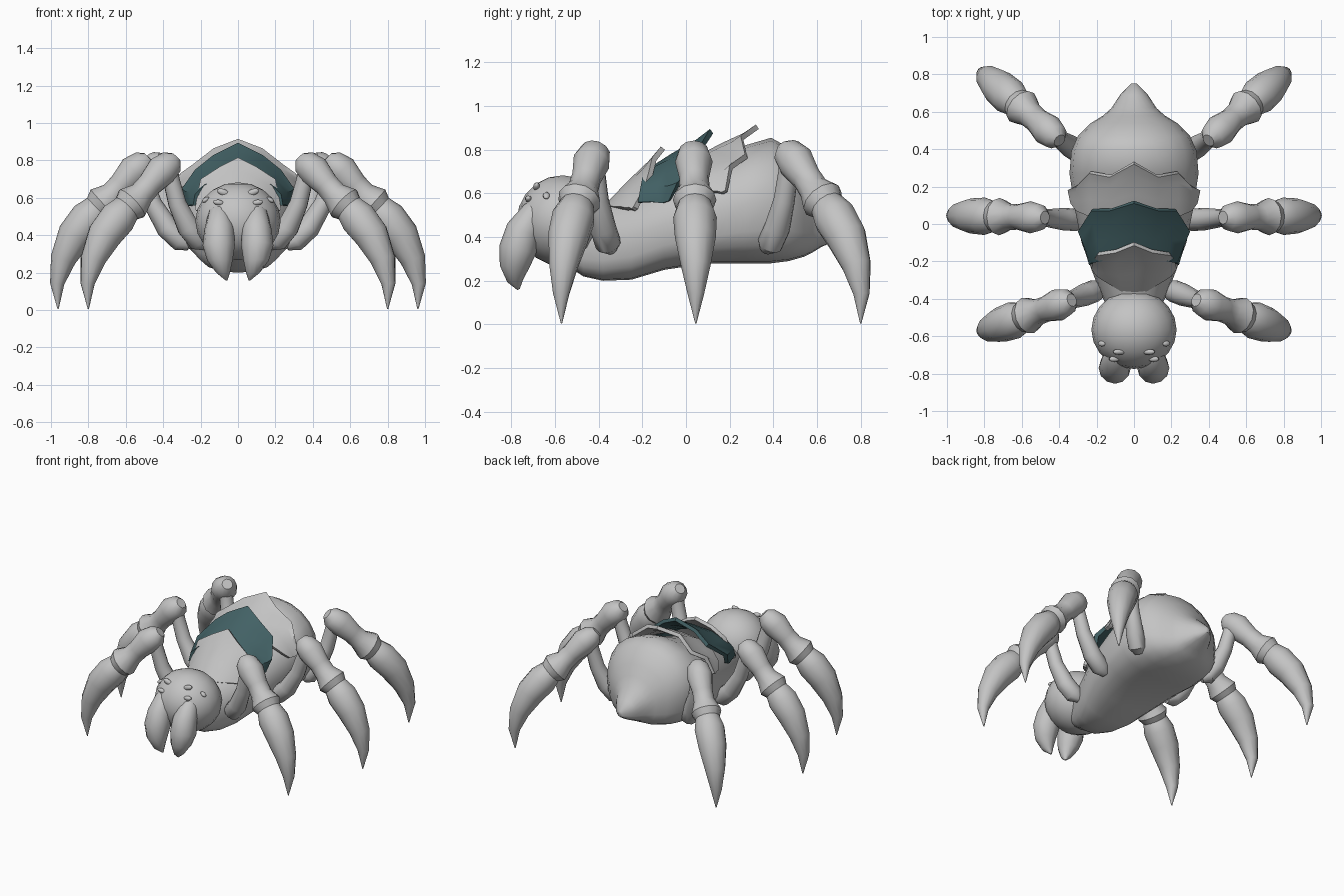
import bpy, bmesh
from math import cos, sin, pi, copysign, radians
from mathutils import Vector

if "Cube" in bpy.data.objects:
    bpy.data.objects.remove(bpy.data.objects["Cube"])


def material(name, rgb):
    m = bpy.data.materials.new(name)
    m.use_nodes = True
    m.diffuse_color = (*rgb, 1)
    m.node_tree.nodes["Principled BSDF"].inputs["Base Color"].default_value = (*rgb, 1)
    return m


GREY = material("shell grey", (0.55, 0.55, 0.55))
TEAL = material("dark teal", (0.055, 0.12, 0.13))


def finish(bm, name, mat, angle=40):
    bmesh.ops.recalc_face_normals(bm, faces=bm.faces)
    mesh = bpy.data.meshes.new(name)
    bm.to_mesh(mesh)
    bm.free()
    mesh.materials.append(mat)
    ob = bpy.data.objects.new(name, mesh)
    bpy.context.collection.objects.link(ob)
    bpy.ops.object.select_all(action="DESELECT")
    ob.select_set(True)
    bpy.context.view_layer.objects.active = ob
    bpy.ops.object.shade_smooth_by_angle(angle=radians(angle))


def skin(bm, rings, closed=True):
    """Bridge successive rows of points; closed rows become a capped tube."""
    rows = [[bm.verts.new(p) for p in ring] for ring in rings]
    n = len(rows[0])
    for a, b in zip(rows, rows[1:]):
        for i in range(n if closed else n - 1):
            j = (i + 1) % n
            bm.faces.new((a[i], a[j], b[j], b[i]))
    if closed:
        bm.faces.new(rows[0])
        bm.faces.new(rows[-1])


def tube(name, stations, side, sides=12):
    """Limb through (point, radius) stations that bends square to 'side'."""
    pts = [Vector(p) for p, r in stations]
    rings = []
    for i, (p, r) in enumerate(stations):
        t = (pts[min(i + 1, len(pts) - 1)] - pts[max(i - 1, 0)]).normalized()
        up = side.cross(t).normalized()
        rings.append([pts[i] + r * (cos(a) * side + sin(a) * up)
                      for a in (2 * pi * k / sides for k in range(sides))])
    bm = bmesh.new()
    skin(bm, rings)
    finish(bm, name, GREY)


# Body: rings along y, round above and squarer below (y, bottom, top, half width)
BODY = [(-0.56, 0.28, 0.48, 0.09), (-0.47, 0.22, 0.52, 0.13), (-0.38, 0.2, 0.55, 0.175),
        (-0.25, 0.205, 0.6, 0.225), (-0.1, 0.25, 0.67, 0.28), (0.1, 0.28, 0.74, 0.32),
        (0.27, 0.28, 0.82, 0.345), (0.39, 0.28, 0.855, 0.335), (0.47, 0.29, 0.81, 0.3),
        (0.54, 0.31, 0.72, 0.23), (0.58, 0.33, 0.65, 0.165), (0.62, 0.355, 0.59, 0.12),
        (0.69, 0.385, 0.525, 0.075), (0.75, 0.425, 0.465, 0.015)]
rings = []
for y, low, high, w in BODY:
    ring = []
    for k in range(20):
        c, s = cos(2 * pi * k / 20), sin(2 * pi * k / 20)
        e = 1 if s >= 0 else 0.65
        ring.append((w * copysign(abs(c) ** e, c), y,
                     (low + high) / 2 + (high - low) / 2 * copysign(abs(s) ** e, s)))
    rings.append(ring)
bm = bmesh.new()
skin(bm, rings)
finish(bm, "body", GREY, 50)


def ellipsoid(name, centre, size, turn=0.0, segs=20):
    bpy.ops.mesh.primitive_uv_sphere_add(segments=segs, ring_count=segs // 2,
                                         location=centre, rotation=(0, turn, 0))
    ob = bpy.context.object
    ob.name = name
    ob.scale = size
    ob.data.materials.append(GREY)
    bpy.ops.object.shade_smooth_by_angle(angle=radians(50))


# Head
HEAD, HEAD_R = Vector((0, -0.565, 0.475)), (0.228, 0.21, 0.208)
ellipsoid("head", HEAD, HEAD_R)

# Eyes (x, z, length, slant) set on the face, and curved fangs
for s, label in ((1, "left"), (-1, "right")):
    for name, x, z, size, slant in (("main_eye", 0.105, 0.575, 0.03, -0.15),
                                    ("outer_eye", 0.172, 0.59, 0.024, 0.6),
                                    ("brow_eye", 0.08, 0.63, 0.036, -0.35)):
        depth = 1 - (x / HEAD_R[0]) ** 2 - ((z - HEAD.z) / HEAD_R[2]) ** 2
        y = HEAD.y - HEAD_R[1] * depth ** 0.5
        ellipsoid(f"{label}_{name}", (s * x, y, z), (size, 0.016, size * 0.5), s * slant, 10)
    tube(f"{label}_fang",
         [((s * 0.1, -0.66, 0.56), 0.02), ((s * 0.1, -0.69, 0.52), 0.058),
          ((s * 0.1, -0.745, 0.43), 0.08), ((s * 0.103, -0.77, 0.345), 0.086),
          ((s * 0.097, -0.785, 0.265), 0.068), ((s * 0.08, -0.782, 0.2), 0.037),
          ((s * 0.062, -0.767, 0.16), 0.006)], Vector((1, 0, 0)))


# Back plates: right half mirrored, lofted from front edge to a flared, ragged rear edge
def plate(name, front, rear, mat):
    def full(row):
        return [Vector((-x, y, z)) for x, y, z in row[:0:-1]] + [Vector(p) for p in row]
    a, b = full(front), full(rear)
    rows = [[p.lerp(q, f) - Vector((0, 0, sag)) for p, q in zip(a, b)]
            for f, sag in ((0, 0), (0.4, 0), (0.78, 0.008), (1, 0))]
    bm = bmesh.new()
    skin(bm, rows, closed=False)
    bmesh.ops.recalc_face_normals(bm, faces=bm.faces)
    bmesh.ops.solidify(bm, geom=bm.faces[:], thickness=0.024)
    finish(bm, name, mat, 42)


plate("front_plate",
      [(0, -0.37, 0.55), (0.07, -0.36, 0.545), (0.12, -0.33, 0.54), (0.17, -0.3, 0.54), (0.2, -0.28, 0.535)],
      [(0, -0.115, 0.815), (0.1, -0.155, 0.765), (0.2, -0.17, 0.7), (0.215, -0.19, 0.63), (0.23, -0.24, 0.54)],
      GREY)
plate("middle_plate",
      [(0, -0.18, 0.71), (0.1, -0.19, 0.7), (0.18, -0.2, 0.67), (0.23, -0.21, 0.62), (0.24, -0.22, 0.56)],
      [(0, 0.11, 0.895), (0.13, 0.07, 0.83), (0.23, 0.07, 0.75), (0.3, -0.04, 0.65), (0.28, -0.08, 0.565)],
      TEAL)
plate("rear_plate",
      [(0, 0.05, 0.77), (0.13, 0.04, 0.75), (0.24, 0.04, 0.7), (0.31, 0.07, 0.65), (0.34, 0.11, 0.61)],
      [(0, 0.32, 0.915), (0.13, 0.25, 0.865), (0.24, 0.27, 0.78), (0.31, 0.2, 0.73), (0.355, 0.18, 0.615)],
      GREY)

# Legs: shared profiles as (distance out from knee, height, radius)
SHIN = [(-0.04, 0.815, 0.035), (-0.015, 0.79, 0.07), (0.04, 0.745, 0.086), (0.11, 0.67, 0.068),
        (0.155, 0.62, 0.07), (0.21, 0.57, 0.1), (0.25, 0.535, 0.075)]
CLAW = [(0.2, 0.59, 0.03), (0.235, 0.55, 0.078), (0.29, 0.49, 0.1), (0.365, 0.4, 0.094),
        (0.43, 0.27, 0.068), (0.462, 0.14, 0.038), (0.457, 0.005, 0.003)]
# name, hip, knee, tip (ground plan)
LEGS = [("front", (0.19, -0.35), (0.37, -0.42), (0.8, -0.57)),
        ("middle", (0.28, 0.02), (0.515, 0.035), (0.962, 0.045)),
        ("rear", (0.28, 0.375), (0.43, 0.475), (0.8, 0.8))]

for s, label in ((1, "left"), (-1, "right")):
    for name, hip, knee, tip in LEGS:
        h, k, t = (Vector((s * p[0], p[1], 0)) for p in (hip, knee, tip))
        reach = (t - k) / 0.457
        side = Vector((-reach.y, reach.x, 0)).normalized()
        for part, profile in (("shin", SHIN), ("claw", CLAW)):
            tube(f"{label}_{name}_{part}",
                 [(k + reach * d + Vector((0, 0, z)), r) for d, z, r in profile], side)
        # Thigh curves up from the flank to the knee
        across = Vector((-(k - h).y, (k - h).x, 0)).normalized()
        tube(f"{label}_{name}_thigh",
             [(h.lerp(k, f) + Vector((0, 0, z)), r) for f, z, r in
              ((-0.1, 0.345, 0.03), (0.1, 0.37, 0.06), (0.42, 0.44, 0.06),
               (0.75, 0.57, 0.049), (0.93, 0.7, 0.045), (1, 0.78, 0.045))], across)
